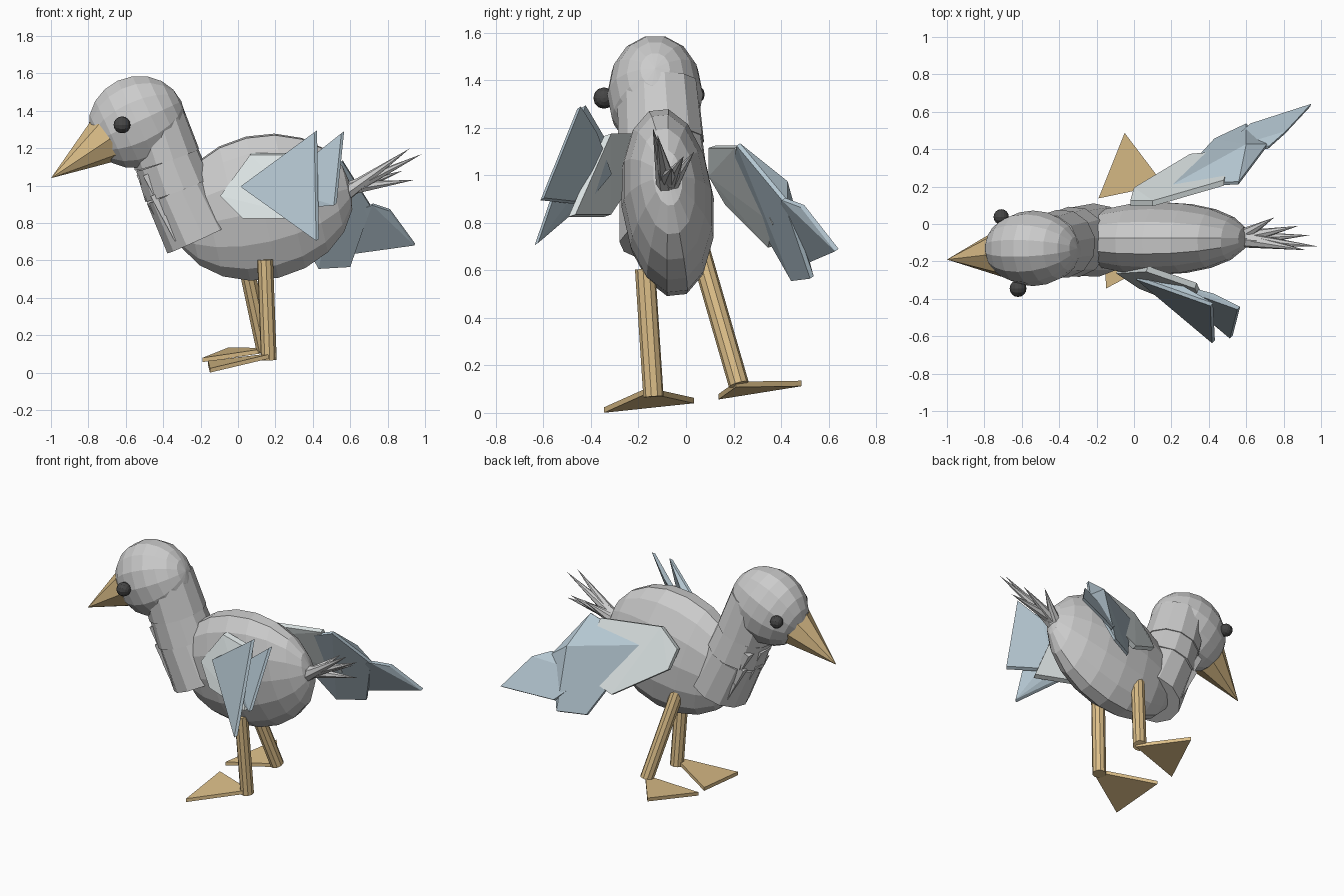
import bpy, bmesh, math
from mathutils import Vector, Matrix, Euler

if "Cube" in bpy.data.objects:
    bpy.data.objects.remove(bpy.data.objects["Cube"])


def material(name, rgb):
    m = bpy.data.materials.new(name)
    m.diffuse_color = (*rgb, 1)
    m.use_nodes = True
    m.node_tree.nodes["Principled BSDF"].inputs["Base Color"].default_value = m.diffuse_color
    return m


TAN = material("tan", (0.72, 0.52, 0.25))
DARK = material("dark", (0.06, 0.06, 0.06))
PALE = material("pale_plume", (0.72, 0.78, 0.78))
BLUE = material("blue_plume", (0.46, 0.57, 0.64))


def finish(name, bm, mat=None):
    bmesh.ops.recalc_face_normals(bm, faces=bm.faces)
    me = bpy.data.meshes.new(name)
    bm.to_mesh(me)
    bm.free()
    ob = bpy.data.objects.new(name, me)
    bpy.context.collection.objects.link(ob)
    if mat:
        me.materials.append(mat)
    return ob


def ellipsoid(name, loc, radii, rot=(0, 0, 0), seg=14, rings=10, mat=None):
    # poles lie along local x
    bm = bmesh.new()
    bmesh.ops.create_uvsphere(bm, u_segments=seg, v_segments=rings, radius=1,
                              matrix=Matrix.Rotation(math.pi / 2, 4, 'Y'))
    m = Matrix.LocRotScale(Vector(loc), Euler(rot), Vector(radii))
    bmesh.ops.transform(bm, matrix=m, verts=bm.verts)
    return finish(name, bm, mat)


def rod(name, a, b, r1, r2, seg=10, mat=None):
    a, b = Vector(a), Vector(b)
    bm = bmesh.new()
    m = Matrix.Translation((a + b) / 2) @ (b - a).to_track_quat('Z', 'Y').to_matrix().to_4x4()
    bmesh.ops.create_cone(bm, cap_ends=True, segments=seg, radius1=r1, radius2=r2,
                          depth=(b - a).length, matrix=m)
    bmesh.ops.remove_doubles(bm, verts=bm.verts, dist=1e-5)
    return finish(name, bm, mat)


def slab(name, pts, offset, mat=None):
    # convex faceted plate around a few outline points
    bm = bmesh.new()
    off = Vector(offset) / 2
    for p in pts:
        for s in (1, -1):
            bm.verts.new(Vector(p) + off * s)
    res = bmesh.ops.convex_hull(bm, input=bm.verts)
    junk = [v for v in res["geom_interior"] if isinstance(v, bmesh.types.BMVert)]
    bmesh.ops.delete(bm, geom=junk, context='VERTS')
    bmesh.ops.dissolve_limit(bm, angle_limit=0.03, verts=bm.verts, edges=bm.edges)
    return finish(name, bm, mat)


# Body and head
ellipsoid("body", (0.13, -0.077, 0.885), (0.49, 0.195, 0.395),
          (math.radians(6), math.radians(-13), 0))
ellipsoid("head", (-0.54, -0.13, 1.34), (0.262, 0.202, 0.25), (0, math.radians(-25), 0), 14, 10)

# Neck: overlapping flared sections
neck = [(-0.46, -0.12, 1.38), (-0.38, -0.105, 1.14), (-0.32, -0.095, 0.98), (-0.20, -0.085, 0.72)]
for i in range(3):
    rod(f"neck_section_{i + 1}", neck[i], neck[i + 1], 0.172 + 0.006 * i, 0.184 + 0.006 * i, 12)

# Breast feathers, small plates hugging the front of the neck
for row, (x, z) in enumerate([(-0.525, 1.06), (-0.485, 0.95), (-0.425, 0.84)]):
    for k in (-1, 0, 1):
        y, back = -0.09 + 0.085 * k, 0.035 * abs(k)
        slab(f"breast_feather_{row}_{k + 1}",
             [(x + back, y - 0.055, z), (x + back, y + 0.055, z),
              (x + back + 0.07, y + 0.05, z - 0.13), (x + back + 0.07, y - 0.05, z - 0.13)],
             (0.035, 0, 0.015))

# Beak and eyes
rod("beak", (-0.70, -0.155, 1.25), (-1.0, -0.19, 1.04), 0.135, 0, 8, TAN)
ellipsoid("near_eye", (-0.62, -0.345, 1.325), (0.045,) * 3, seg=12, rings=8, mat=DARK)
ellipsoid("far_eye", (-0.71, 0.038, 1.34), (0.041,) * 3, seg=12, rings=8, mat=DARK)

# Legs and webbed feet
rod("near_leg", (0.145, -0.172, 0.605), (0.165, -0.137, 0.068), 0.043, 0.043, 10, TAN)
rod("far_leg", (0.02, 0.06, 0.68), (0.14, 0.222, 0.12), 0.043, 0.043, 10, TAN)
slab("near_foot", [(0.2, -0.16, 0.095), (-0.15, -0.345, 0.012), (-0.16, 0.033, 0.052)],
     (0, 0, 0.023), TAN)
slab("far_foot", [(0.16, 0.21, 0.12), (-0.19, 0.137, 0.068), (-0.05, 0.487, 0.124)],
     (0, 0, 0.023), TAN)

# Tail spikes
tips = [(0.92, -0.14, 1.20), (0.985, -0.12, 1.17), (0.94, -0.06, 1.03),
        (0.75, 0.035, 1.10), (0.88, -0.01, 1.08)]
for i, t in enumerate(tips):
    rod(f"tail_feather_{i + 1}", (0.55, -0.08, 0.94 + 0.02 * (i % 3)), t, 0.045, 0, 7)

# Near wing: covert plus two rows of long feathers
slab("near_wing_covert", [(-0.09, -0.25, 0.95), (0.07, -0.24, 1.17), (0.33, -0.33, 1.17),
                          (0.40, -0.48, 0.83), (0.03, -0.33, 0.83)], (0.01, 0.03, 0.01), PALE)
slab("near_wing_middle_feather", [(0.02, -0.29, 1.0), (0.24, -0.33, 1.12), (0.415, -0.43, 1.29),
                                  (0.425, -0.63, 0.71), (0.28, -0.47, 0.87)],
     (0.015, 0.015, 0.01), BLUE)
slab("near_wing_long_feather", [(0.2, -0.32, 1.0), (0.42, -0.38, 1.17), (0.56, -0.45, 1.285),
                                (0.52, -0.605, 0.9), (0.3, -0.42, 0.88)],
     (0.015, 0.015, 0.01), BLUE)

# Far wing, spread a little further back
slab("far_wing_covert", [(-0.02, 0.11, 1.0), (0.0, 0.18, 0.88), (0.1, 0.11, 1.12),
                         (0.48, 0.22, 1.12), (0.53, 0.38, 0.8), (0.3, 0.36, 0.7)],
     (0.0, 0.03, 0.01), PALE)
slab("far_wing_middle_feather", [(0.2, 0.2, 1.0), (0.56, 0.22, 1.13), (0.6, 0.42, 0.97),
                                 (0.71, 0.42, 0.89), (0.6, 0.53, 0.57), (0.43, 0.45, 0.56)],
     (0.0, 0.015, 0.01), BLUE)
slab("far_wing_long_feather", [(0.45, 0.38, 0.8), (0.72, 0.41, 0.9), (0.81, 0.49, 0.87),
                               (0.945, 0.635, 0.685), (0.62, 0.53, 0.64)],
     (0.005, 0.015, 0.01), BLUE)
